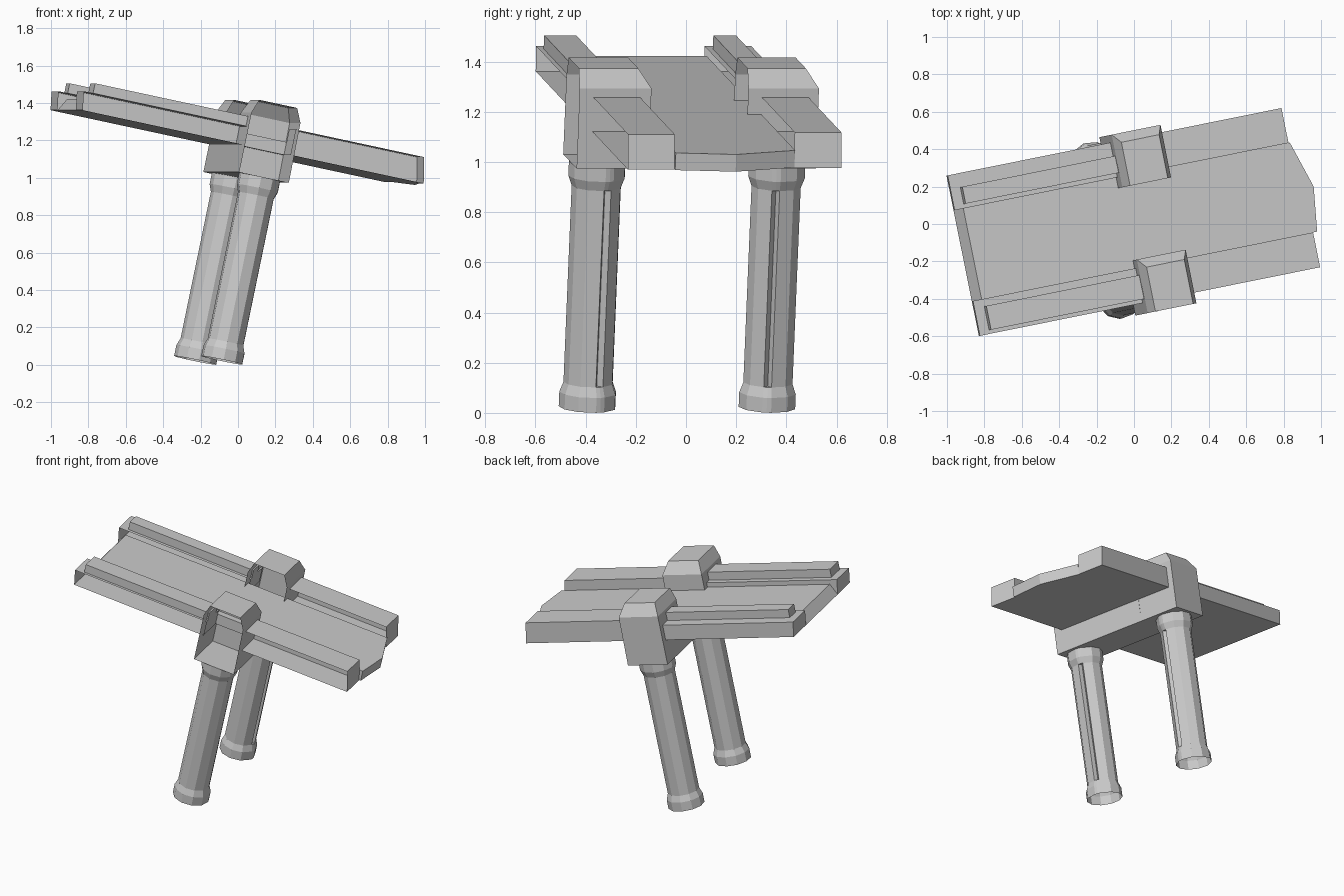
import bpy, bmesh, math
from mathutils import Matrix, Vector

if "Cube" in bpy.data.objects:
    bpy.data.objects.remove(bpy.data.objects["Cube"])

# Whole model leans: built upright in a local frame, then yawed and pitched
FRAME = (Matrix.Translation((-0.157, -0.035, 0.024))
         @ Matrix.Rotation(math.radians(11.4), 4, 'Z')
         @ Matrix.Rotation(math.radians(11.9), 4, 'Y'))


def loft(name, rings, cap_start=True, cap_end=True):
    """Join rings of equal point count with quads, optionally capping the ends."""
    bm = bmesh.new()
    vs = [[bm.verts.new(p) for p in ring] for ring in rings]
    n = len(vs[0])
    for a, b in zip(vs, vs[1:]):
        for i in range(n):
            j = (i + 1) % n
            bm.faces.new((a[i], a[j], b[j], b[i]))
    if cap_start:
        bm.faces.new(vs[0][::-1])
    if cap_end:
        bm.faces.new(vs[-1])
    bmesh.ops.remove_doubles(bm, verts=bm.verts, dist=1e-4)
    bmesh.ops.recalc_face_normals(bm, faces=bm.faces)
    me = bpy.data.meshes.new(name)
    bm.to_mesh(me)
    bm.free()
    ob = bpy.data.objects.new(name, me)
    bpy.context.collection.objects.link(ob)
    ob.matrix_world = FRAME
    return ob


def across(name, profile, v0, v1, open_side=False):
    """Extrude a lengthwise (u, w) profile across the deck."""
    return loft(name, [[(u, v, w) for u, w in profile] for v in (v0, v1)],
                cap_start=not open_side)


def box(u0, u1, w0, w1):
    return [(u0, w0), (u1, w0), (u1, w1), (u0, w1)]


# Pillars: hollow, flanged, with a narrow lengthwise groove
def pillar(name, v, groove):
    angles = [groove - 9, groove, groove + 9] + [groove + 45 + 33.75 * i for i in range(9)]
    rings = []
    for r, w, cut in [(0.115, 0, 0), (0.115, 0.06, 0), (0.1, 0.1, 0), (0.1, 0.1, 1),
                      (0.1, 0.9, 1), (0.1, 0.9, 0), (0.115, 0.94, 0), (0.115, 1.0, 0)]:
        ring = []
        for i, a in enumerate(angles):
            rr = 0.075 if cut and i == 1 else r
            t = math.radians(a)
            ring.append((rr * math.cos(t), v + rr * math.sin(t), w))
        rings.append(ring)
    loft(name, rings, cap_start=False, cap_end=False)


pillar("near_pillar", -0.365, 15)
pillar("far_pillar", 0.365, -12)

# Pillar caps: chamfered housings, open towards the near side
CAP = [(-0.138, 1.0), (0.138, 1.0), (0.134, 1.325), (0.1, 1.4), (-0.11, 1.4), (-0.138, 1.325)]
CAP_LOW = [(-0.138, 1.0), (0.138, 1.0), (0.134, 1.325), (0.134, 1.325),
           (-0.138, 1.325), (-0.138, 1.325)]
for name, v0, v1 in (("near_cap", -0.478, -0.186), ("far_cap", 0.208, 0.495)):
    loft(name, [[(u, v, w) for u, w in prof]
                for v, prof in ((v0, CAP), (v1 - 0.05, CAP), (v1, CAP_LOW))],
         cap_start=False)

# Cross beam under the deck
across("cross_beam", box(-0.138, 0.138, 1.0, 1.16), -0.186, 0.208)

# Deck slab with a pointed broken end
outline = [(-1.03, -0.23), (0.88, -0.23), (0.91, 0.01), (0.83, 0.265), (-1.03, 0.265)]
loft("deck", [[(u, v, 1.15) for u, v in outline],
              [(max(u, -0.99), v, 1.22) for u, v in outline]])

# Side rails: hollow troughs open on the near side, with a raised strip on the high half
for side, v0, v1, end, s0, s1 in (("near", -0.42, -0.23, 0.87, -0.40, -0.27),
                                  ("far", 0.265, 0.455, 0.835, 0.288, 0.38)):
    across(side + "_low_rail",
           [(0.13, 1.15), (end, 1.15), (end - 0.027, 1.288), (0.13, 1.288)],
           v0, v1, open_side=True)
    across(side + "_high_rail",
           [(-1.03, 1.15), (-0.13, 1.15), (-0.13, 1.25), (-1.045, 1.25)],
           v0, v1, open_side=True)
    across(side + "_raised_strip", box(-0.99, -0.13, 1.25, 1.305), s0, s1)
